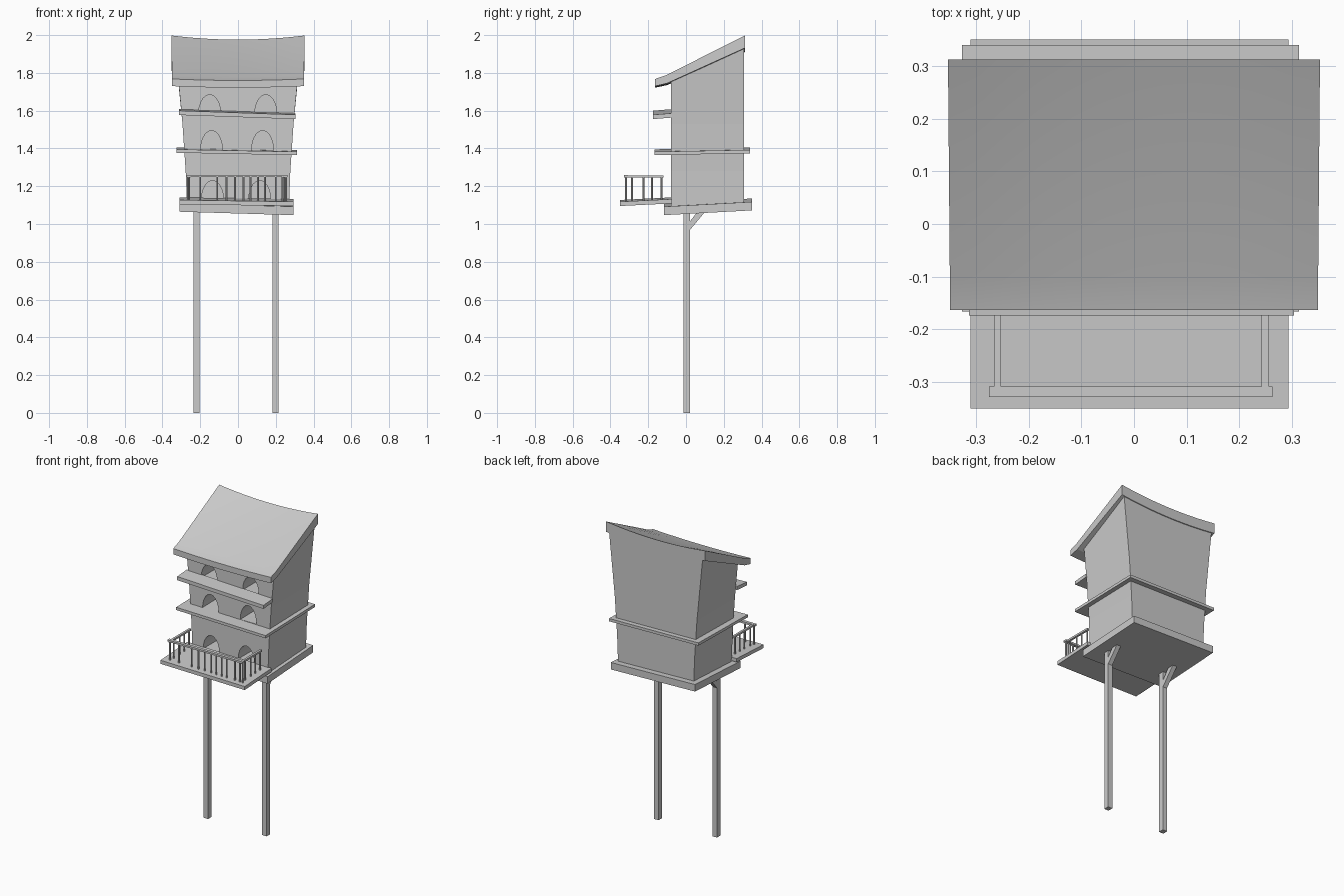
import bpy, bmesh
from math import pi, cos, sin
from mathutils import Vector

if "Cube" in bpy.data.objects:
    bpy.data.objects.remove(bpy.data.objects["Cube"], do_unlink=True)

GREY = (0.6, 0.6, 0.6, 1)
grey = bpy.data.materials.new("plain_grey")
grey.use_nodes = True
grey.diffuse_color = GREY
grey.node_tree.nodes["Principled BSDF"].inputs["Base Color"].default_value = GREY


def finish(name, bm):
    bmesh.ops.recalc_face_normals(bm, faces=bm.faces)
    mesh = bpy.data.meshes.new(name)
    bm.to_mesh(mesh)
    bm.free()
    mesh.materials.append(grey)
    ob = bpy.data.objects.new(name, mesh)
    bpy.context.collection.objects.link(ob)
    return ob


def loft(bm, rings):
    """Closed solid through rings that have equal point counts."""
    loops = [[bm.verts.new(p) for p in ring] for ring in rings]
    for a, b in zip(loops, loops[1:]):
        for i in range(len(a)):
            j = (i + 1) % len(a)
            bm.faces.new((a[i], a[j], b[j], b[i]))
    bm.faces.new(loops[0])
    bm.faces.new(loops[-1])


def slab(name, xs, ys, zs, tilt_x=0, tilt_y=0):
    """Box whose top and bottom lean slightly, for a hand-built look."""
    plan = [(xs[0], ys[0]), (xs[1], ys[0]), (xs[1], ys[1]), (xs[0], ys[1])]
    bm = bmesh.new()
    loft(bm, [[(x, y, z + tilt_x * x + tilt_y * y) for x, y in plan] for z in zs])
    return finish(name, bm)


def rod(bm, start, end, radius):
    a, b = Vector(start), Vector(end)
    turn = (b - a).to_track_quat("Z", "Y")
    circle = [turn @ Vector((radius * cos(k * pi / 4), radius * sin(k * pi / 4), 0))
              for k in range(8)]
    loft(bm, [[a + c for c in circle], [b + c for c in circle]])


# Posts with diagonal braces
for side, x in (("right", -0.22), ("left", 0.199)):
    slab(side + "_post", (x - 0.016, x + 0.016), (-0.014, 0.02), (0, 1.075))
    brace = [(0.018, 0.965), (0.018, 1.01), (0.068, 1.075), (0.11, 1.075)]
    bm = bmesh.new()
    loft(bm, [[(x + dx, y, z) for y, z in brace] for dx in (-0.015, 0.015)])
    finish(side + "_brace", bm)

# Floor, balcony deck and ledges
slab("floor_slab", (-0.31, 0.293), (-0.116, 0.35), (1.062, 1.107), -0.03, 0.054)
slab("balcony_deck", (-0.31, 0.293), (-0.35, -0.075), (1.117, 1.14), -0.015, 0.05)
slab("middle_ledge", (-0.326, 0.313), (-0.166, 0.34), (1.374, 1.392), -0.02, 0.02)
slab("upper_ledge", (-0.313, 0.304), (-0.174, -0.076), (1.58, 1.603), -0.035, 0.08)

# House walls, flaring upward to a sloping top
FRONT, BACK = -0.08, 0.308
levels = [(0.27, 1.09, 0.27, 1.09), (0.277, 1.28, 0.277, 1.28),
          (0.294, 1.53, 0.294, 1.53), (0.316, 1.765, 0.335, 1.94)]
bm = bmesh.new()
loft(bm, [[(-wf, FRONT, zf), (wf, FRONT, zf), (wb, BACK, zb), (-wb, BACK, zb)]
          for wf, zf, wb, zb in levels])
house = finish("house_walls", bm)

# Arched window openings, two per storey
bm = bmesh.new()
windows = [(-0.135, 1.13, 0.10), (0.115, 1.13, 0.10), (-0.14, 1.39, 0.105),
           (0.13, 1.39, 0.105), (-0.15, 1.585, 0.1), (0.147, 1.585, 0.1)]
for cx, sill, height in windows:
    outline = [(cx + 0.058 * cos(k * pi / 10), sill + height * sin(k * pi / 10))
               for k in range(11)]
    loft(bm, [[(x, y, z) for x, z in outline] for y in (FRONT - 0.05, FRONT + 0.15)])
cutter = finish("window_cutter", bm)
cutter.hide_render = True
cut = house.modifiers.new("windows", "BOOLEAN")
cut.operation, cut.solver, cut.object = "DIFFERENCE", "EXACT", cutter
bpy.context.view_layer.objects.active = house
bpy.ops.object.modifier_apply(modifier=cut.name)
bpy.data.objects.remove(cutter, do_unlink=True)

# Roof: sagging lean-to with a shallow front lip
STEPS = 12
section = [(-0.163, 1.768), (-0.107, 1.787), (0.312, 1.998),
           (0.312, 1.932), (-0.1, 1.745), (-0.163, 1.73)]
bm = bmesh.new()
rings = []
for k in range(STEPS + 1):
    t = 2 * k / STEPS - 1
    ring = []
    for y, z in section:
        back = (y + 0.163) / 0.475
        ring.append((t * (0.349 + 0.004 * back), y,
                     z - (0.008 + 0.014 * back) * (1 - t * t)))
    rings.append(ring)
loft(bm, rings)
roof = finish("roof", bm)
bpy.ops.object.select_all(action="DESELECT")
roof.select_set(True)
bpy.context.view_layer.objects.active = roof
bpy.ops.object.shade_smooth_by_angle(angle=0.15)

# Balcony railing
RAIL_Z = 1.254
slab("front_rail", (-0.275, 0.263), (-0.328, -0.308), (RAIL_Z - 0.006, RAIL_Z + 0.006))
for side, x in (("right", -0.259), ("left", 0.249)):
    slab(side + "_rail", (x - 0.007, x + 0.007), (-0.328, -0.12),
         (RAIL_Z - 0.008, RAIL_Z + 0.004))
bm = bmesh.new()
spots = [(x, -0.317) for x in (-0.265, -0.2, -0.11, -0.06, -0.015, 0.03,
                               0.067, 0.105, 0.142, 0.2, 0.236, 0.255)]
spots += [(x, y) for x in (-0.259, 0.249) for y in (-0.285, -0.225, -0.18, -0.13)]
for x, y in spots:
    rod(bm, (x, y, 1.11), (x, y, RAIL_Z), 0.005)
finish("balusters", bm)
